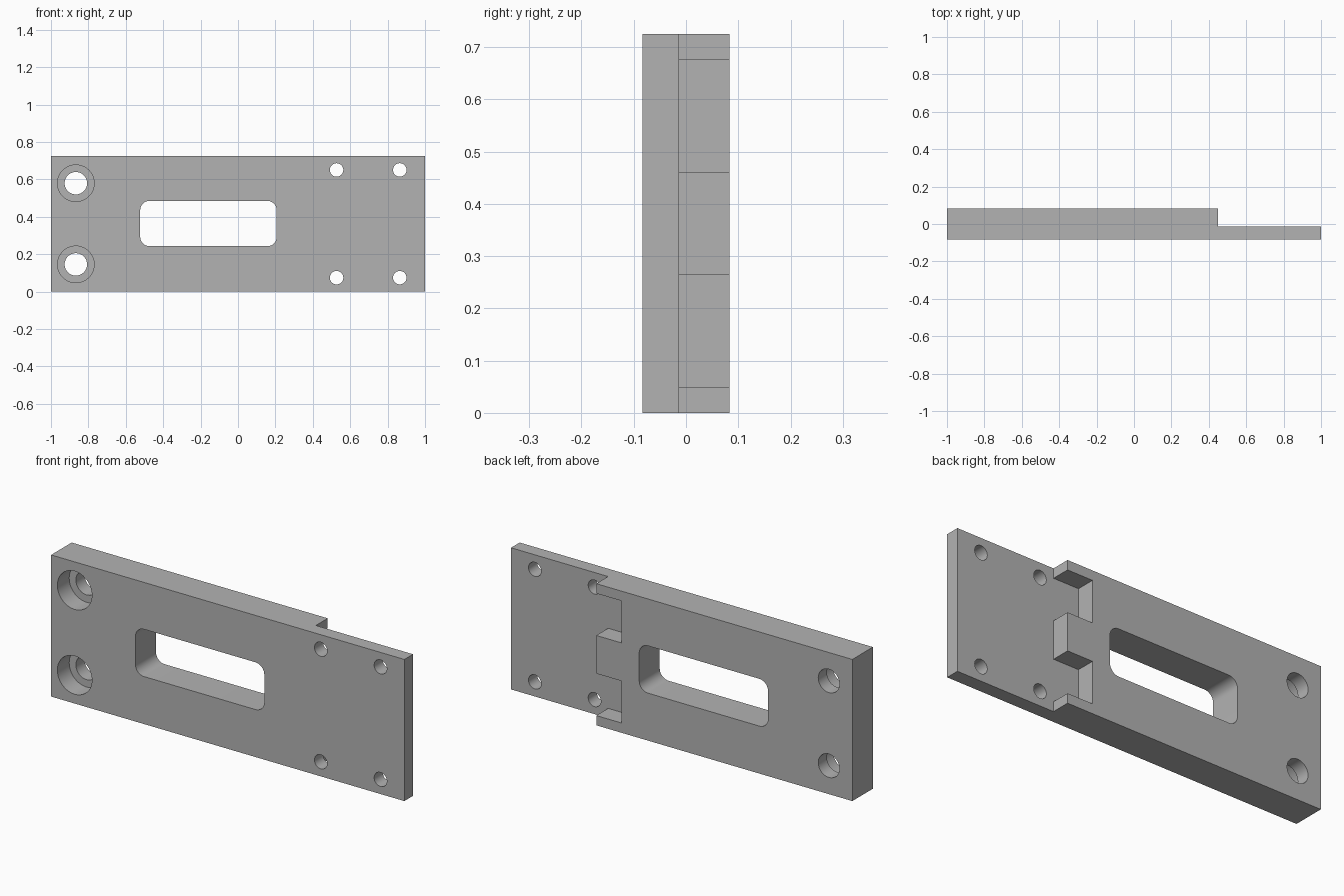
import bpy, bmesh
from math import pi, sin, cos

cube = bpy.data.objects.get("Cube")
if cube:
    bpy.data.objects.remove(cube, do_unlink=True)

HEIGHT, BACK = 0.725, 0.083
FRONT, LEDGE, BORE_FLOOR = -BACK, -0.013, 0.013
OVER = 0.1  # overshoot of cutters past the surfaces

grey = bpy.data.materials.new("plain grey")
grey.use_nodes = True
colour = (0.45, 0.45, 0.45, 1)
grey.diffuse_color = colour
grey.node_tree.nodes["Principled BSDF"].inputs["Base Color"].default_value = colour


def prism(name, outline, y0, y1):
    """Extrude an (x, z) outline from y0 to y1."""
    bm = bmesh.new()
    face = bm.faces.new([bm.verts.new((x, y0, z)) for x, z in outline])
    new = bmesh.ops.extrude_face_region(bm, geom=[face])["geom"]
    verts = [v for v in new if isinstance(v, bmesh.types.BMVert)]
    bmesh.ops.translate(bm, verts=verts, vec=(0, y1 - y0, 0))
    bmesh.ops.recalc_face_normals(bm, faces=bm.faces)
    mesh = bpy.data.meshes.new(name)
    bm.to_mesh(mesh)
    bm.free()
    mesh.materials.append(grey)
    obj = bpy.data.objects.new(name, mesh)
    bpy.context.collection.objects.link(obj)
    return obj


def arc(x, z, r, start, end, steps):
    angles = [start + (end - start) * i / steps for i in range(steps + 1)]
    return [(x + r * cos(a), z + r * sin(a)) for a in angles]


def circle(x, z, r):
    return arc(x, z, r, 0, 2 * pi, 48)[:-1]


def rounded_rect(x0, x1, z0, z1, r):
    centres = [(x1 - r, z1 - r), (x0 + r, z1 - r), (x0 + r, z0 + r), (x1 - r, z0 + r)]
    return [p for i, (x, z) in enumerate(centres)
            for p in arc(x, z, r, i * pi / 2, (i + 1) * pi / 2, 10)]


plate = prism("plate", [(-1, 0), (1, 0), (1, HEIGHT), (-1, HEIGHT)], FRONT, BACK)
through = (FRONT - OVER, BACK + OVER)

# Thin tongue with two notches running into the thick half
step, notch = 0.45, 0.307
outline = [(1 + OVER, -OVER), (step, -OVER)]
for low, high in ((0.05, 0.265), (0.46, 0.675)):
    outline += [(step, low), (notch, low), (notch, high), (step, high)]
outline += [(step, HEIGHT + OVER), (1 + OVER, HEIGHT + OVER)]
cutters = [prism("tongue_cutter", outline, LEDGE, BACK + OVER)]

# Window slot
cutters.append(prism("slot_cutter", rounded_rect(-0.523, 0.207, 0.243, 0.485, 0.05), *through))

# Counterbored bolt holes and small screw holes, paired about mid height
for side in (-1, 1):
    z = HEIGHT / 2 + side * 0.217
    cutters.append(prism("bore_cutter", circle(-0.867, z, 0.098), FRONT - OVER, BORE_FLOOR))
    cutters.append(prism("bolt_cutter", circle(-0.867, z, 0.06), *through))
    z = HEIGHT / 2 + side * 0.288
    for x in (0.527, 0.865):
        cutters.append(prism("screw_cutter", circle(x, z, 0.036), *through))

# Cut everything, then drop the cutters
bpy.ops.object.select_all(action="DESELECT")
plate.select_set(True)
bpy.context.view_layer.objects.active = plate
for cutter in cutters:
    cutter.hide_render = True
    mod = plate.modifiers.new("cut", "BOOLEAN")
    mod.operation = "DIFFERENCE"
    mod.solver = "EXACT"
    mod.object = cutter
    bpy.ops.object.modifier_apply(modifier=mod.name)
    bpy.data.objects.remove(cutter, do_unlink=True)

bpy.ops.object.shade_smooth_by_angle(angle=pi / 6)
